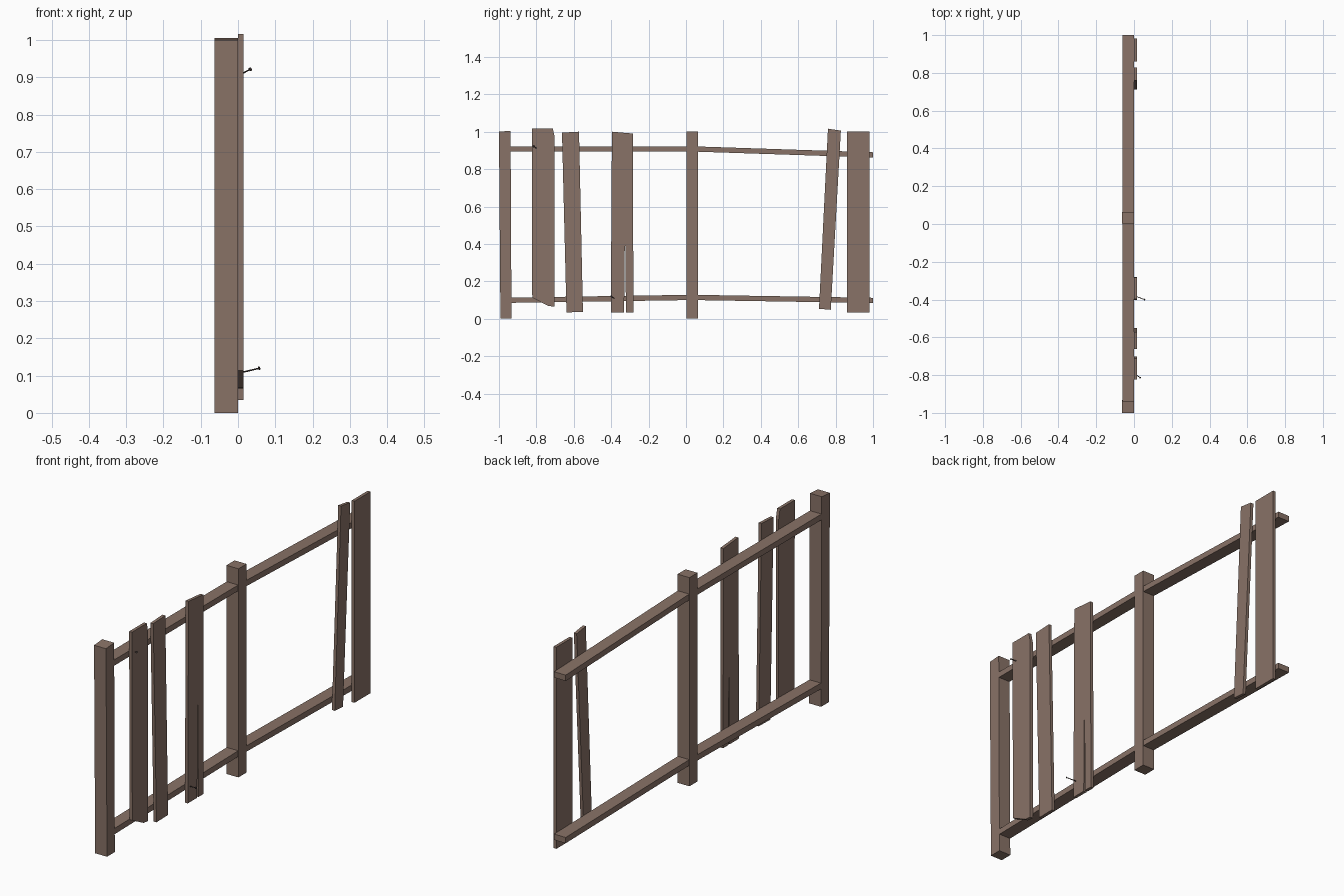
import bpy
import bmesh
from mathutils import Vector

cube = bpy.data.objects.get("Cube")
if cube:
    bpy.data.objects.remove(cube, do_unlink=True)


def make_material(name, rgb):
    mat = bpy.data.materials.new(name)
    mat.use_nodes = True
    colour = (*rgb, 1.0)
    mat.diffuse_color = colour
    mat.node_tree.nodes["Principled BSDF"].inputs["Base Color"].default_value = colour
    return mat


wood = make_material("weathered_wood", (0.25, 0.17, 0.135))
iron = make_material("dark_iron", (0.06, 0.045, 0.04))


def add_object(name, bm, mat):
    bmesh.ops.recalc_face_normals(bm, faces=bm.faces)
    mesh = bpy.data.meshes.new(name)
    bm.to_mesh(mesh)
    bm.free()
    mesh.materials.append(mat)
    obj = bpy.data.objects.new(name, mesh)
    bpy.context.collection.objects.link(obj)
    return obj


def slab(name, outline, x_back, x_front):
    """Extrude a (y, z) outline along x."""
    bm = bmesh.new()
    face = bm.faces.new([bm.verts.new((x_back, y, z)) for y, z in outline])
    grown = bmesh.ops.extrude_face_region(bm, geom=[face], use_keep_orig=True)
    verts = [g for g in grown["geom"] if isinstance(g, bmesh.types.BMVert)]
    bmesh.ops.translate(bm, verts=verts, vec=(x_front - x_back, 0, 0))
    return add_object(name, bm, wood)


BACK = -0.063     # rear of posts and rails
BOARD = 0.015     # front of the boards
THICK = 0.028     # rail height

# Posts
slab("end_post", [(-0.992, 0), (-0.933, 0), (-0.938, 1.005), (-1, 1)], BACK, 0)
slab("middle_post", [(0.003, 0), (0.064, 0), (0.064, 1), (0.003, 1)], BACK, 0)

# Sagging rails, each given by the path of its lower edge
rails = {
    "upper_rail": [(-0.94, 0.894), (0.03, 0.894), (1, 0.862)],
    "lower_rail": [(-0.94, 0.085), (0.03, 0.1), (1, 0.084)],
}
for name, path in rails.items():
    upper = [(y, z + THICK) for y, z in reversed(path)]
    slab(name, path + upper, BACK + 0.001, -0.001)

# Boards, with broken corners and one split
boards = {
    "chipped_board": [(-0.822, 0.113), (-0.735, 0.068), (-0.702, 0.065),
                      (-0.702, 0.97), (-0.712, 1.016), (-0.824, 1.016)],
    "leaning_board": [(-0.639, 0.034), (-0.551, 0.036), (-0.572, 1), (-0.663, 0.995)],
    "split_board": [(-0.402, 0.034), (-0.331, 0.034), (-0.326, 0.5), (-0.321, 0.034),
                    (-0.281, 0.034), (-0.284, 0.99), (-0.396, 1)],
    "tilted_board": [(0.711, 0.053), (0.774, 0.048), (0.828, 1.006), (0.759, 1.016)],
    "last_board": [(0.861, 0.034), (0.982, 0.034), (0.982, 1), (0.861, 1)],
}
for name, outline in boards.items():
    slab(name, outline, 0, BOARD)


# Bent nails with small heads
def nail(name, start, end):
    start, end = Vector(start), Vector(end)
    axis = (end - start).normalized()
    turn = axis.to_track_quat('Z', 'Y').to_matrix().to_4x4()
    bm = bmesh.new()
    for a, b, radius in ((start, end, 0.002), (end - axis * 0.003, end, 0.005)):
        part = bmesh.ops.create_cone(bm, cap_ends=True, segments=8, radius1=radius,
                                     radius2=radius, depth=(b - a).length)
        bmesh.ops.transform(bm, matrix=turn, verts=part["verts"])
        bmesh.ops.translate(bm, verts=part["verts"], vec=(a + b) / 2)
    add_object(name, bm, iron)


nail("upper_nail", (0.008, -0.795, 0.908), (0.034, -0.815, 0.922))
nail("lower_nail", (0.008, -0.382, 0.108), (0.058, -0.401, 0.12))
